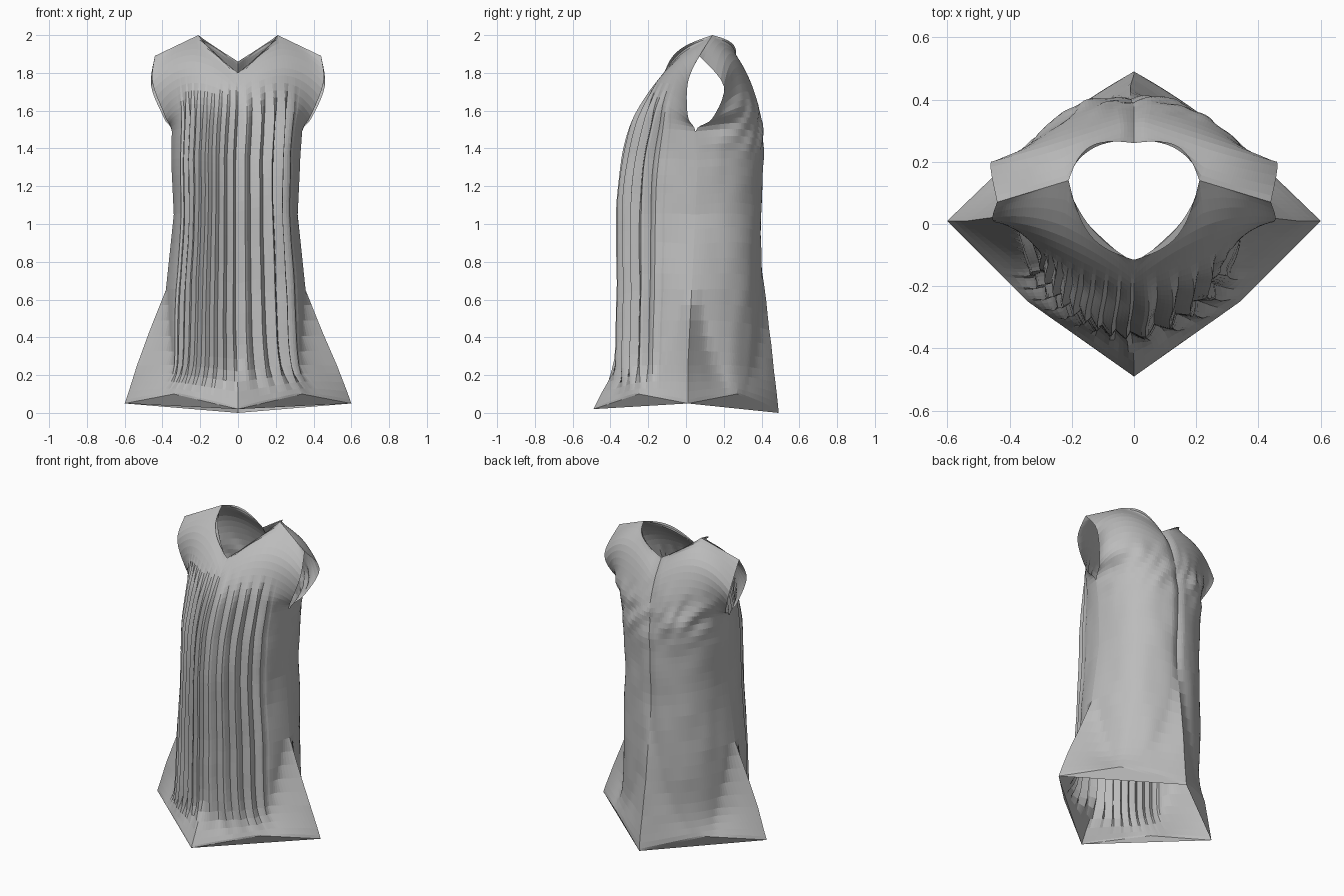
import bpy, bmesh, math
from mathutils import Vector, noise

cube = bpy.data.objects.get("Cube")
if cube:
    bpy.data.objects.remove(cube)

HALF = 48    # columns from side seam to centre
STEPS = 5    # rows between two key sections
UNDERARM = 5  # key section where the armhole starts

# Key sections, hem to shoulder: side, quarter and centre points of each panel
FRONT = [
    ((.36, .01, .05), (.34, -.25, .10), (0, -.40, .02)),
    ((.37, .01, .25), (.27, -.245, .25), (0, -.37, .22)),
    ((.37, .03, .65), (.25, -.235, .65), (0, -.36, .6)),
    ((.328, .05, 1.05), (.232, -.235, 1.05), (0, -.36, 1)),
    ((.34, .06, 1.3), (.232, -.22, 1.3), (0, -.345, 1.25)),
    ((.345, .05, 1.49), (.235, -.185, 1.5), (0, -.31, 1.45)),
    ((.385, .01, 1.57), (.235, -.14, 1.67), (0, -.25, 1.6)),
    ((.453, .01, 1.75), (.23, -.04, 1.86), (0, -.18, 1.72)),
    ((.44, .07, 1.89), (.21, .14, 2), (0, -.115, 1.8)),
]
BACK = [
    ((.36, .01, .05), (.33, .27, .10), (0, .40, 0)),
    ((.37, .01, .25), (.27, .28, .25), (0, .40, .22)),
    ((.37, .03, .65), (.25, .305, .65), (0, .40, .6)),
    ((.328, .05, 1.05), (.237, .31, 1.05), (0, .40, 1)),
    ((.34, .06, 1.3), (.245, .315, 1.3), (0, .41, 1.25)),
    ((.345, .05, 1.49), (.26, .32, 1.5), (0, .41, 1.45)),
    ((.39, .14, 1.56), (.27, .31, 1.66), (0, .39, 1.6)),
    ((.46, .2, 1.73), (.25, .26, 1.87), (0, .34, 1.75)),
    ((.44, .07, 1.89), (.21, .14, 2), (0, .26, 1.86)),
]


def clamp(t):
    return max(0.0, min(1.0, t))


def tent(d, width):
    return clamp(1 - d / width) ** 1.5


def bent_line(a, b, c, u):
    return a.lerp(b, 2 * u) if u < .5 else b.lerp(c, 2 * u - 1)


def key_point(keys, i, t, k):
    """Point k between key rows: straight on the side seam, smooth elsewhere."""
    last = len(keys) - 1
    a, b, c, d = (Vector(keys[max(0, min(last, i + o))][k]) for o in (-1, 0, 1, 2))
    if k == 0 and i < UNDERARM:
        return b.lerp(c, t)
    return b + (c - a) * (t / 2) + (a * 2 - b * 5 + c * 4 - d) * (t * t / 2) \
        + (b * 3 - a - c * 3 + d) * (t ** 3 / 2)


def hem_point(keys, u, arched):
    """Hem between pointed corners, either lifted midway or straight."""
    out = -1 if keys is FRONT else 1
    side = Vector((.6, .01, .05))
    centre = Vector((0, .49 * out, keys[0][2][2]))
    mid = Vector(keys[0][1]) if arched else (side + centre) / 2
    return bent_line(side, mid, centre, u)


def cloth_point(keys, row, col):
    front = keys is FRONT
    out = -1 if front else 1
    i = min(row // STEPS, len(keys) - 2)
    t = row / STEPS - i
    side, mid, centre = (key_point(keys, i, t, k) for k in range(3))
    u = 1 - abs(col) / HALF

    # Rounded section, turning into a pointed neckline at the top
    curve = side * ((1 - u) * (1 - 2 * u)) + mid * (4 * u * (1 - u)) + centre * (u * (2 * u - 1))
    line = bent_line(side, mid, centre, u)
    if u > .5:
        bulge = math.sin(math.pi * (2 * u - 1))
        line += Vector((.035, .05 * out, .02)) * bulge
    top = t * t if i == len(keys) - 2 else 0
    p = curve.lerp(line, top)

    # Flared corners, narrowing upwards into sharp fins
    fin = clamp((.65 - p.z) / .6)
    p.x += .24 * fin * tent(u, .08 + .42 * fin * fin)
    reach = .3 if front else .8
    spike = clamp((reach - p.z) / (reach - .02))
    p.y += out * .09 * spike * tent(1 - u, .08 + .42 * spike * spike)
    if not front:
        p.y -= .015 * tent(1 - u, .08) * clamp((p.z - .7) * 4) * (1 - top)
    if i == 0:
        p = p.lerp(hem_point(keys, u, True), (1 - t) ** 3)

    # Pleats and wrinkles, fading out at hem, seams and shoulders
    fade = clamp((p.z - .12) * 8) * clamp((1.75 - p.z) * 5) * clamp(u * 5) * (1 - top)
    p.x *= 1 if col >= 0 else -1
    push = .006 * noise.noise(Vector((p.x * 9, p.y * 9, p.z * 5 + out)))
    if front:
        # Narrow overlapping pleats on one side, broad ridges on the other
        period, peak, depth = (4, .75, .025) if col < 4 else (7, .6, .035)
        phase = col % period / period
        ridge = min(phase / peak, (1 - phase) / (1 - peak))
        push += depth * (ridge - .5) * clamp((u - .25) * 6)
    else:
        shoulder = clamp((p.z - 1.3) * 4)
        push += .025 * shoulder * noise.noise(Vector((p.x * 14 + p.z * 6, out, p.z * 7)))
    away = Vector((p.x, p.y - .03, 0)).normalized()
    p += away * push * fade

    # Body leans slightly to its right
    p.x -= .012 * clamp((p.z - .1) * 3) * clamp((1.6 - p.z) * 4)
    return p


def add_panel(bm, keys):
    rows = STEPS * (len(keys) - 1)
    columns = range(-HALF, HALF + 1)
    grid = [[bm.verts.new(cloth_point(keys, r, c)) for c in columns] for r in range(rows + 1)]
    # Underside of the hem, folded down to a straight edge between the corners
    lip = []
    for c in columns:
        p = hem_point(keys, 1 - abs(c) / HALF, False)
        p.x *= 1 if c >= 0 else -1
        lip.append(bm.verts.new(p))
    grid.insert(0, lip)
    for low, high in zip(grid, grid[1:]):
        for c in range(2 * HALF):
            quad = [low[c], low[c + 1], high[c + 1], high[c]]
            bm.faces.new(quad if keys is FRONT else quad[::-1])


# Plain grey cloth
cloth = bpy.data.materials.new("grey_cloth")
cloth.use_nodes = True
grey = (.5, .5, .5, 1)
cloth.diffuse_color = grey
cloth.node_tree.nodes["Principled BSDF"].inputs["Base Color"].default_value = grey

# Sleeveless tunic: front and back panels sewn at the sides and shoulders
bm = bmesh.new()
add_panel(bm, FRONT)
add_panel(bm, BACK)
bmesh.ops.remove_doubles(bm, verts=bm.verts, dist=.0005)
mesh = bpy.data.meshes.new("tunic")
bm.to_mesh(mesh)
bm.free()
mesh.materials.append(cloth)
tunic = bpy.data.objects.new("tunic", mesh)
bpy.context.collection.objects.link(tunic)
